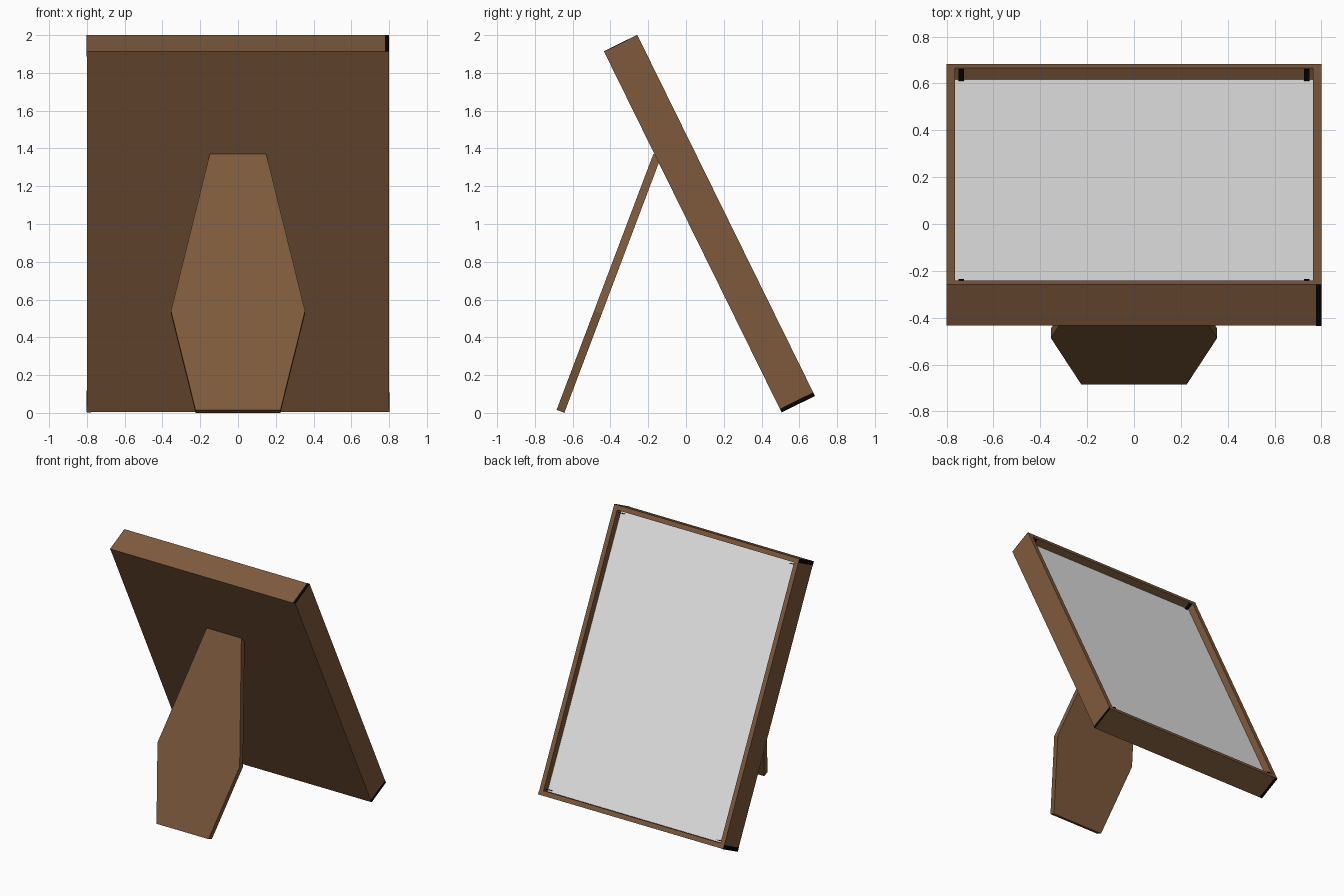
import bpy, bmesh, math
from mathutils import Matrix, Vector

if "Cube" in bpy.data.objects:
    bpy.data.objects.remove(bpy.data.objects["Cube"])


def lin(c):
    c /= 255
    return c / 12.92 if c <= 0.04045 else ((c + 0.055) / 1.055) ** 2.4


def material(name, rgb):
    m = bpy.data.materials.new(name)
    m.diffuse_color = (*[lin(c) for c in rgb], 1)
    m.use_nodes = True
    m.node_tree.nodes["Principled BSDF"].inputs["Base Color"].default_value = m.diffuse_color
    return m


wood = material("brown wood", (126, 90, 60))
paper = material("light grey picture", (231, 231, 231))
black = material("black corner", (6, 6, 6))


def finish(name, bm, mats, matrix=Matrix()):
    bmesh.ops.transform(bm, matrix=matrix, verts=bm.verts)
    bmesh.ops.recalc_face_normals(bm, faces=bm.faces)
    me = bpy.data.meshes.new(name)
    bm.to_mesh(me)
    bm.free()
    for m in mats:
        me.materials.append(m)
    ob = bpy.data.objects.new(name, me)
    bpy.context.collection.objects.link(ob)
    return ob


def box(bm, lo, hi):
    lo, hi = Vector(lo), Vector(hi)
    mat = Matrix.Translation((lo + hi) / 2) @ Matrix.Diagonal((*(hi - lo), 1))
    bmesh.ops.create_cube(bm, size=1, matrix=mat)


# Frame is upright with its picture towards +y, then leans back
W, T, H = 0.8, 0.0985, 1.064
BORDER, DEPTH = 0.05, 0.055
lean = Matrix.Translation((0, 0.124, 1.002)) @ Matrix.Rotation(math.radians(26.2), 4, 'X')

# Picture frame: box with a recessed front panel
bm = bmesh.new()
box(bm, (-W, -T, -H), (W, T, H))
bm.normal_update()
front = max(bm.faces, key=lambda f: f.normal.y)
bmesh.ops.inset_region(bm, faces=[front], thickness=BORDER)
bmesh.ops.inset_region(bm, faces=[front], thickness=0, depth=-DEPTH)
front.material_index = 1
finish("picture_frame", bm, [wood, paper], lean)

# Black corner marks: thin plates on the frame ends
E = 0.0015
bm = bmesh.new()
box(bm, (W - 0.022, -T, H - E), (W, T, H + E))
box(bm, (-W, -T, -H - E), (-W + 0.022, T, -H + E))
for z in (-H, H - 0.03):
    box(bm, (-W - E, -T, z), (-W + E, T, z + 0.03))
box(bm, (W - E, -T, -H), (W + E, T, -H + 0.02))
xi, zi = W - BORDER, H - BORDER
for s in (-1, 1):
    for z in (-zi, zi):
        x0, x1 = sorted((s * xi, s * (xi - 0.025)))
        box(bm, (x0, T - DEPTH, z - E), (x1, T, z + E))
finish("corner_marks", bm, [black], lean)

# Easel stand: six-sided board leaning forward
half = [(0.225, 0.016), (0.355, 0.54), (0.15, 1.37)]
outline = half + [(-x, z) for x, z in reversed(half)]
bm = bmesh.new()
verts = [bm.verts.new((x, -0.685 + (z - 0.016) * 0.378, z)) for x, z in outline]
face = bm.faces.new(verts)
ext = bmesh.ops.extrude_face_region(bm, geom=[face])
moved = [v for v in ext["geom"] if isinstance(v, bmesh.types.BMVert)]
bmesh.ops.translate(bm, verts=moved, vec=(0, 0.041, -0.0155))
finish("easel_stand", bm, [wood])
